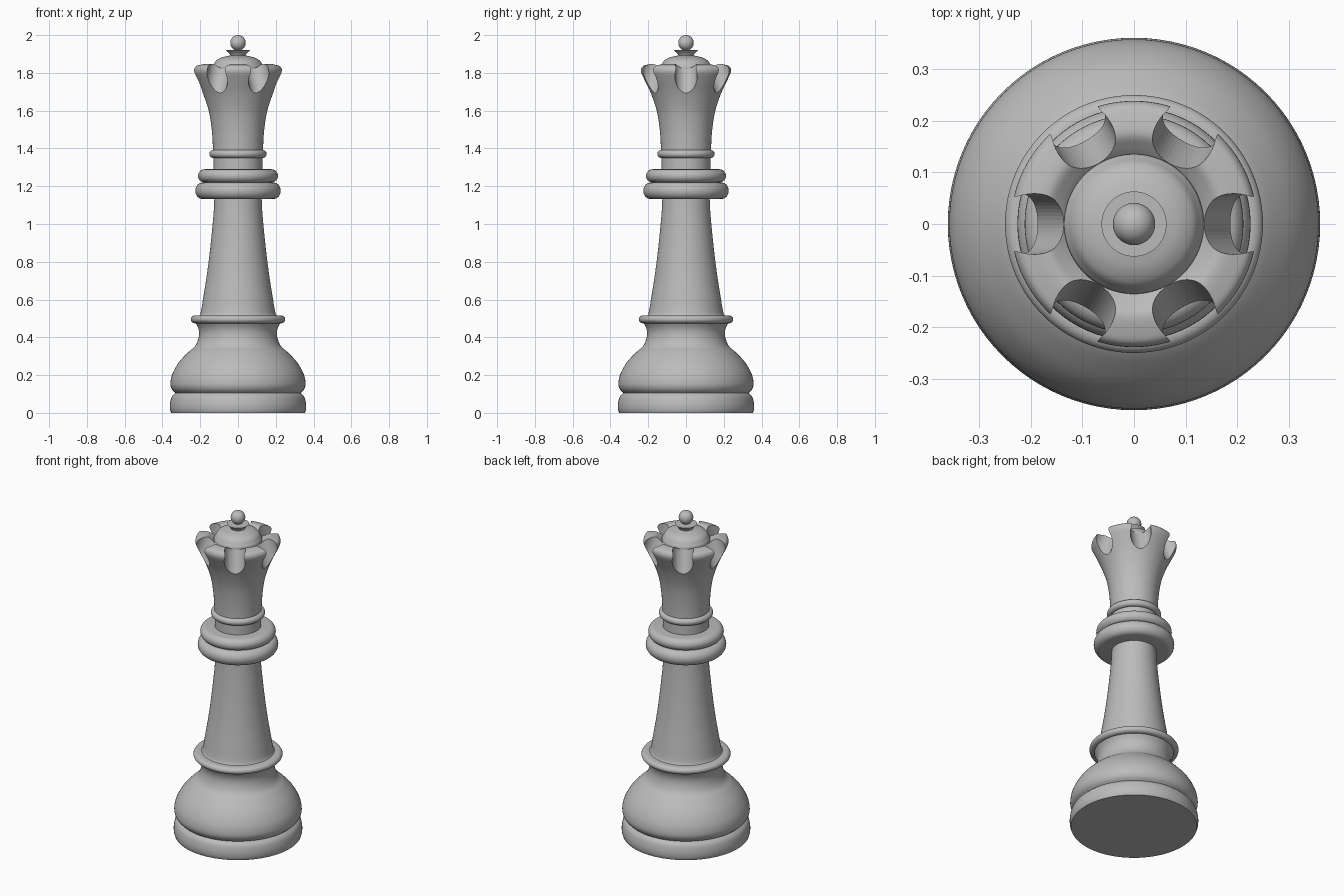
import bpy, bmesh, math
from mathutils import Vector, Matrix

if "Cube" in bpy.data.objects:
    bpy.data.objects.remove(bpy.data.objects["Cube"])

grey = bpy.data.materials.new("satin grey")
grey.use_nodes = True
COLOUR = (0.5, 0.5, 0.5, 1)
grey.diffuse_color = COLOUR
grey.node_tree.nodes["Principled BSDF"].inputs["Base Color"].default_value = COLOUR


def smooth_path(points, steps):
    """Catmull-Rom curve through (radius, height) points."""
    p = [Vector(q) for q in points]
    p = [2 * p[0] - p[1]] + p + [2 * p[-1] - p[-2]]
    out = []
    for a, b, c, d in zip(p, p[1:], p[2:], p[3:]):
        for i in range(steps):
            t = i / steps
            out.append(0.5 * (2 * b + (c - a) * t + (2 * a - 5 * b + 4 * c - d) * t * t
                              + (3 * b - a - 3 * c + d) * t ** 3))
    return out + [p[-2]]


def finish(obj):
    bpy.ops.object.select_all(action='DESELECT')
    obj.select_set(True)
    bpy.context.view_layer.objects.active = obj
    bpy.ops.object.shade_smooth_by_angle(angle=math.radians(35))


def lathe(name, points, steps=5, sides=96):
    """Turned solid: the profile is smoothed, and closed flat to the axis."""
    path = smooth_path(points, steps)
    bm = bmesh.new()
    rings = [[bm.verts.new((p.x * math.cos(k * math.tau / sides),
                            p.x * math.sin(k * math.tau / sides), p.y))
              for k in range(sides)] for p in path]
    for low, high in zip(rings, rings[1:]):
        for k in range(sides):
            n = (k + 1) % sides
            bm.faces.new((low[k], low[n], high[n], high[k]))
    bm.faces.new(rings[0][::-1])
    bm.faces.new(rings[-1])
    mesh = bpy.data.meshes.new(name)
    bm.to_mesh(mesh)
    bm.free()
    mesh.materials.append(grey)
    obj = bpy.data.objects.new(name, mesh)
    bpy.context.collection.objects.link(obj)
    finish(obj)
    return obj


def bead(name, radius, low, high, bulge):
    """Rounded ring whose outer edge is a half ellipse."""
    mid, half = (low + high) / 2, (high - low) / 2
    arc = [(radius - bulge + bulge * math.cos(a), mid + half * math.sin(a))
           for a in [math.pi * (i / 8 - 0.5) for i in range(9)]]
    return lathe(name, arc, 2)


# Base
lathe("foot", [(.354, 0), (.36, .02), (.36, .05), (.351, .085), (.332, .106)])
lathe("belly", [(.332, .106), (.35, .125), (.358, .155), (.348, .205), (.315, .265),
                (.265, .32), (.23, .35), (.212, .385), (.206, .42), (.211, .45), (.226, .48)])
bead("base_ring", .25, .474, .516, .025)

# Stem and collars
lathe("stem", [(.21, .51), (.198, .53), (.184, .61), (.168, .71), (.152, .83),
               (.139, .95), (.129, 1.06), (.125, 1.14)])
bead("lower_collar", .226, 1.132, 1.22, .04)
bead("upper_collar", .212, 1.22, 1.29, .036)
lathe("neck", [(.13, 1.28), (.13, 1.36)])
bead("neck_ring", .152, 1.35, 1.392, .021)

# Crown with six scalloped gaps between its lobes
crown = lathe("crown", [(.132, 1.37), (.134, 1.43), (.14, 1.51), (.155, 1.6), (.185, 1.69),
                        (.218, 1.76), (.238, 1.805), (.232, 1.832), (.21, 1.842),
                        (.175, 1.847), (.15, 1.832), (.13, 1.815)], 4)

bm = bmesh.new()
TILT = math.atan2(.052, .13)
for k in range(6):
    place = (Matrix.Rotation(k * math.tau / 6, 4, 'Z') @ Matrix.Translation((.225, 0, 1.765))
             @ Matrix.Rotation(-TILT, 4, 'Y').inverted_safe().inverted_safe()
             @ Matrix.Diagonal((1, .95, 1, 1)))
    bmesh.ops.create_cone(bm, cap_ends=True, segments=48, radius1=.062, radius2=.062,
                          depth=.5, matrix=place)
mesh = bpy.data.meshes.new("gap_cutter")
bm.to_mesh(mesh)
bm.free()
cutter = bpy.data.objects.new("gap_cutter", mesh)
bpy.context.collection.objects.link(cutter)
cutter.hide_render = True
cutter.hide_viewport = True
cutter.display_type = 'WIRE'
cut = crown.modifiers.new("gaps", 'BOOLEAN')
cut.object = cutter
cut.solver = 'EXACT'

# Dome, flared cup and ball
lathe("dome", [(.135, 1.8), (.135, 1.83), (.128, 1.845), (.115, 1.865), (.09, 1.88),
               (.06, 1.888), (.04, 1.892)])
lathe("cup", [(.038, 1.885), (.044, 1.9), (.063, 1.92)])
ball_arc = [(max(.0005, .041 * math.cos(a)), 1.959 + .041 * math.sin(a))
            for a in [math.pi * (i / 16 - 0.5) for i in range(17)]]
lathe("ball", ball_arc, 2, 48)
